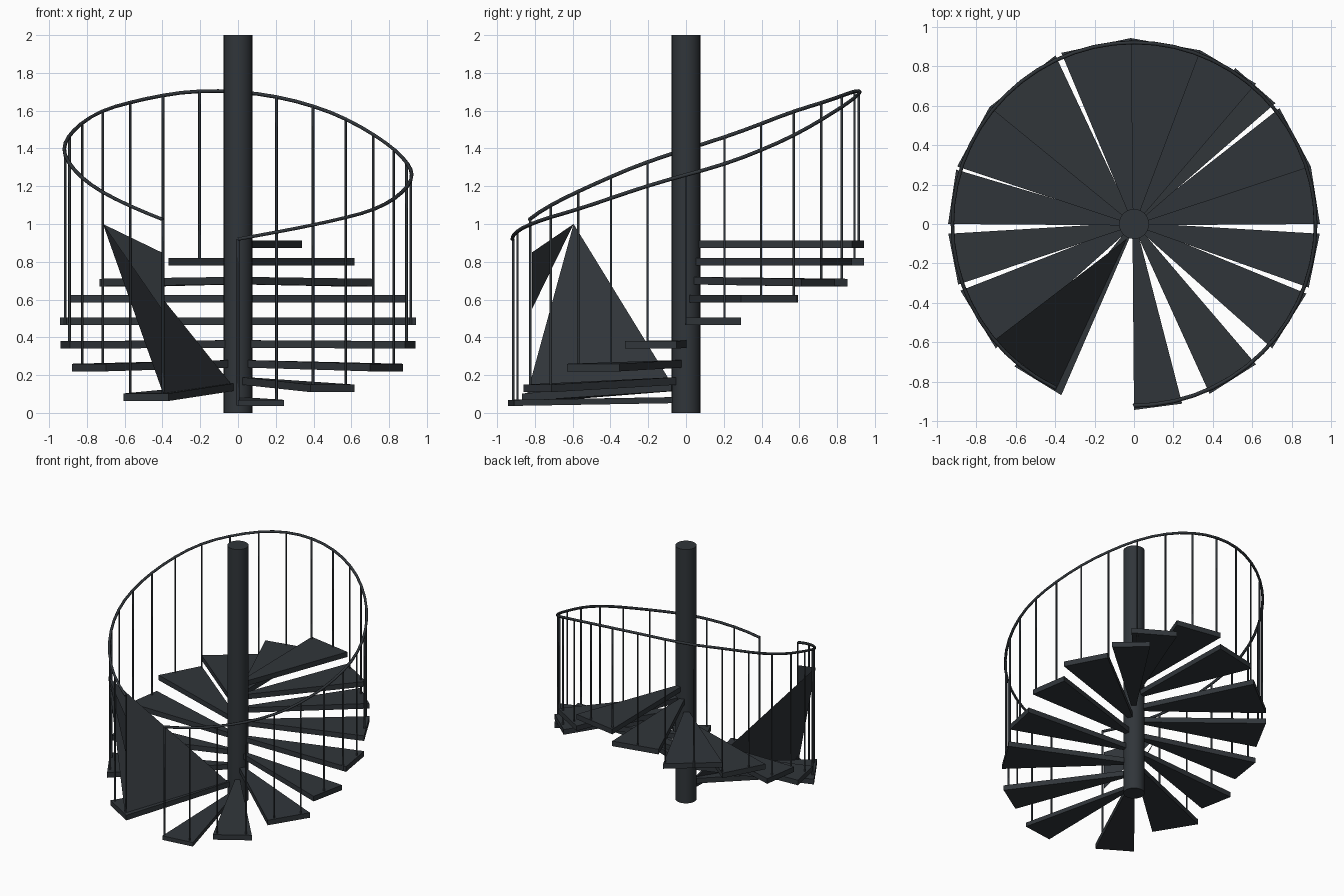
import bpy, bmesh
from math import sin, cos, radians
from mathutils import Vector

if "Cube" in bpy.data.objects:
    bpy.data.objects.remove(bpy.data.objects["Cube"])

mat = bpy.data.materials.new("dark_iron")
mat.diffuse_color = (0.03, 0.036, 0.042, 1)
mat.use_nodes = True
mat.node_tree.nodes["Principled BSDF"].inputs["Base Color"].default_value = mat.diffuse_color


def finish(name, bm):
    bmesh.ops.recalc_face_normals(bm, faces=bm.faces)
    me = bpy.data.meshes.new(name)
    bm.to_mesh(me)
    bm.free()
    ob = bpy.data.objects.new(name, me)
    bpy.context.collection.objects.link(ob)
    me.materials.append(mat)
    return ob


def polar(a, r, z):
    return Vector((r * cos(radians(a)), r * sin(radians(a)), z))


def lerp(table, a):
    for (a0, z0), (a1, z1) in zip(table, table[1:]):
        if a <= a1:
            break
    return z0 + (z1 - z0) * (a - a0) / (a1 - a0)


# centre column
bpy.ops.mesh.primitive_cylinder_add(vertices=24, radius=0.076, depth=2, location=(0, 0, 1))
column = bpy.context.object
column.name = "centre_column"
column.data.materials.append(mat)
bpy.ops.object.shade_smooth_by_angle()

# wedge treads: start angle, end angle, outer mid height, rise toward the column
treads = [
    (-90, -75, 0.053, 0.015), (-66, -49, 0.13, 0.04), (-42, -22, 0.24, 0.02),
    (-20, -3, 0.36, 0.005), (0, 18, 0.485, 0), (18, 38.5, 0.605, 0),
    (40.5, 57, 0.69, 0.01), (49, 69, 0.80, 0), (69, 91, 0.893, 0),
    (91, 113, 0.80, 0), (115, 141, 0.69, 0.01), (141, 162, 0.605, 0),
    (163, 180, 0.485, 0), (183, 199, 0.36, 0.005), (201, 222, 0.24, 0.02),
    (230, 247, 0.083, 0.055),
]
for i, (a0, a1, z, rise) in enumerate(treads):
    bm = bmesh.new()
    t = 0.016 if i == 0 else 0.02
    mid = (a0 + a1) / 2
    side = polar(mid + 90, 0.013, 0)
    inner = polar(mid, 0.04, z + rise)
    plan = [inner - side, polar(a0, 0.942, z), polar(a1, 0.942, z), inner + side]
    lo = [bm.verts.new(p - Vector((0, 0, t))) for p in plan]
    hi = [bm.verts.new(p + Vector((0, 0, t))) for p in plan]
    bm.faces.new(lo[::-1])
    bm.faces.new(hi)
    for k in range(4):
        n = (k + 1) % 4
        bm.faces.new((lo[k], lo[n], hi[n], hi[k]))
    finish(f"tread_{i + 1:02d}", bm)

# steep triangular panels rising beside the last tread and its end baluster
apex = (-0.715, -0.595, 1.0)
for name, p, q in (("tread_side_panel", (-0.385, -0.85, 0.07), (-0.03, -0.07, 0.145)),
                   ("baluster_side_panel", (-0.405, -0.815, 0.85), (-0.405, -0.815, 0.55))):
    bm = bmesh.new()
    bm.faces.new([bm.verts.new(v) for v in (apex, p, q)])
    finish(name, bm)

# handrail climbing to the back on both sides
rail = [(-90, .92), (-66, .99), (-37, 1.08), (-5, 1.24), (12, 1.31), (37, 1.46),
        (52, 1.56), (65, 1.63), (80, 1.685), (90, 1.702), (103, 1.708), (115, 1.685),
        (142, 1.60), (167, 1.46), (193, 1.33), (215, 1.19), (245, 1.02)]
RAIL_R = 0.92


def rail_z(a):
    # smoothed rail height
    return sum(lerp(rail, a + d) for d in (-8, -4, 0, 4, 8)) / 5


def tube(name, points, radius):
    cu = bpy.data.curves.new(name, "CURVE")
    cu.dimensions = "3D"
    cu.bevel_depth = radius
    cu.bevel_resolution = 1
    cu.use_fill_caps = True
    sp = cu.splines.new("POLY")
    sp.points.add(len(points) - 1)
    for pt, co in zip(sp.points, points):
        pt.co = (*co, 1)
    ob = bpy.data.objects.new(name, cu)
    bpy.context.collection.objects.link(ob)
    cu.materials.append(mat)


# 28 divisions to a full turn, 26 of them used
angles = [-90 + 360 / 56 * k for k in range(53)]
tube("handrail", [polar(a, RAIL_R, rail_z(a)) for a in angles], 0.010)

# balusters standing on the nearest tread
for k, a in enumerate(angles[::2]):
    near = min(treads, key=lambda s: max(s[0] - a, a - s[1]))
    tube(f"baluster_{k + 1:02d}",
         [polar(a, RAIL_R - 0.005, near[2] - 0.015), polar(a, RAIL_R - 0.005, rail_z(a))], 0.007)
